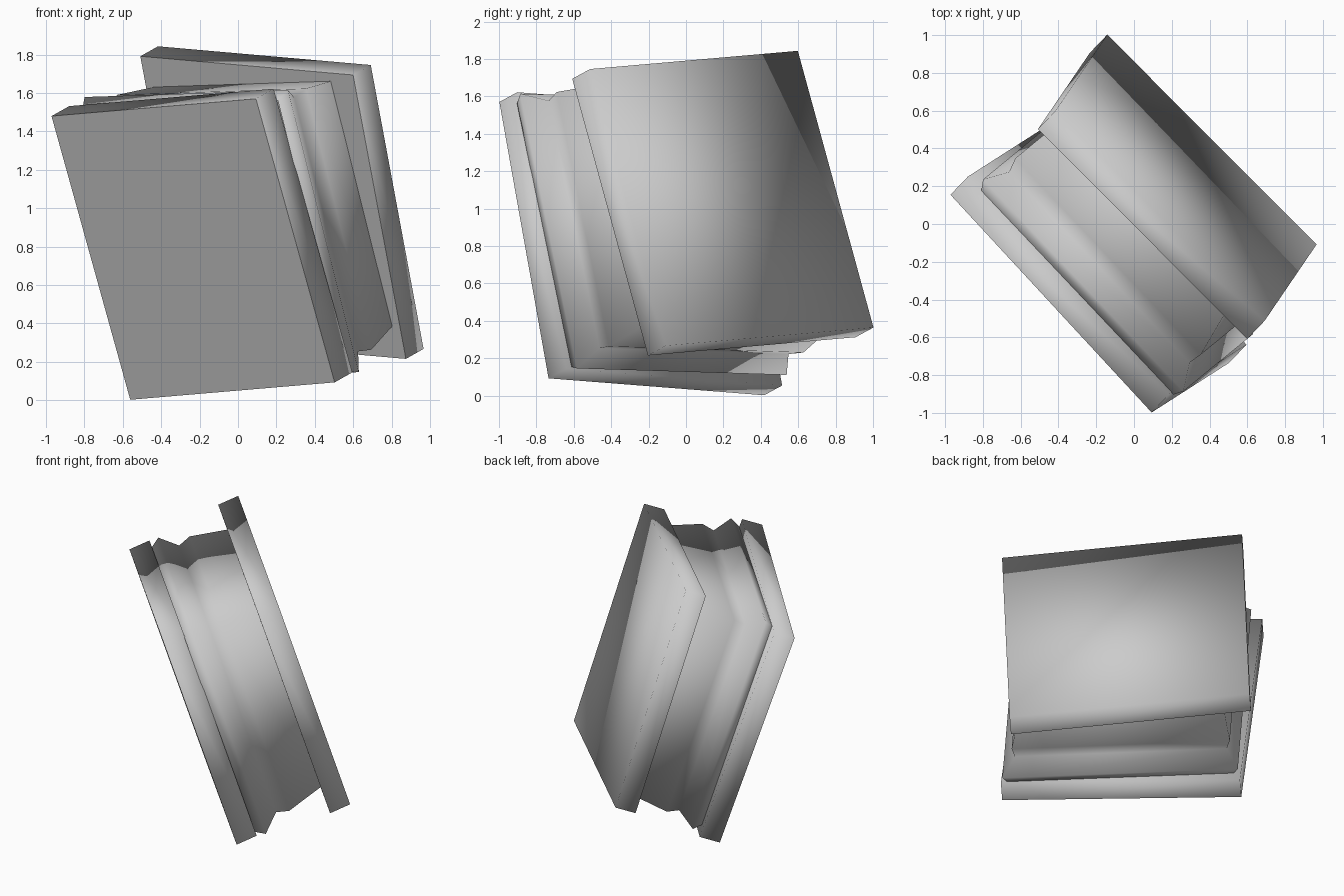
import bpy
import bmesh
from math import radians, sin, cos
from mathutils import Vector

cube = bpy.data.objects.get("Cube")
if cube:
    bpy.data.objects.remove(cube, do_unlink=True)

# Single plain material
stone = bpy.data.materials.new("plain_grey")
stone.use_nodes = True
stone.diffuse_color = (0.6, 0.6, 0.6, 1)
stone.node_tree.nodes["Principled BSDF"].inputs["Base Color"].default_value = (0.6, 0.6, 0.6, 1)

# Tilted frame: the block's long axis, its width and its height directions
AXIS = Vector((0.687, 0.659, 0.308)).normalized()
WIDE = Vector((0.676, -0.734, 0.057))
WIDE = (WIDE - AXIS * WIDE.dot(AXIS)).normalized()
TALL = WIDE.cross(AXIS)


def square_loft(name, twist, start, end, profile, capped):
    """Loft squares of (position 0..1, half width, half height) from start to end."""
    a = radians(twist)
    u = WIDE * cos(a) - TALL * sin(a)
    v = TALL * cos(a) + WIDE * sin(a)
    start, end = Vector(start), Vector(end)
    bm = bmesh.new()
    rings = []
    for f, w, h in profile:
        c = start.lerp(end, f)
        rings.append([bm.verts.new(c + u * w * sx + v * h * sy)
                      for sx, sy in ((-1, -1), (-1, 1), (1, 1), (1, -1))])
    for low, high in zip(rings, rings[1:]):
        for i in range(4):
            j = (i + 1) % 4
            bm.faces.new((low[i], low[j], high[j], high[i]))
    base = None
    if capped:
        bm.faces.new(rings[-1])
        base = bm.faces.new(rings[0][::-1])
    for face in bm.faces:
        face.smooth = True
    # The base of each slab stays flat, its other faces blend softly
    if base:
        base.smooth = False
        for edge in base.edges:
            edge.smooth = False
    mesh = bpy.data.meshes.new(name)
    bm.to_mesh(mesh)
    bm.free()
    mesh.materials.append(stone)
    obj = bpy.data.objects.new(name, mesh)
    bpy.context.scene.collection.objects.link(obj)
    return obj


def slab(name, twist, corner_centre, w, h, thickness):
    c = Vector(corner_centre)
    return square_loft(name, twist, c, c + Vector(thickness),
                       [(0, w, h), (1, w, h)], True)


THICK = (0.092, 0.096, 0.052)

# Square end slabs
slab("front_slab", 0, (-0.234, -0.29, 0.786), 0.786, 0.778, THICK)
slab("back_slab", 7.2, Vector((0.275, 0.245, 1.055)) - Vector(THICK), 0.786, 0.779, THICK)

# Moulded shaft between the slabs, from ridge to groove to ridge to neck
steps = [(0.143, 0.74), (0.207, 0.772), (0.317, 0.695), (0.40, 0.715), (0.65, 0.67)]
first, last = steps[0][0], steps[-1][0]
profile = [((t - first) / (last - first), r, r) for t, r in steps]
square_loft("moulded_shaft", 2.1, (-0.124, -0.221, 0.841), (0.186, 0.152, 1.01), profile, False)
